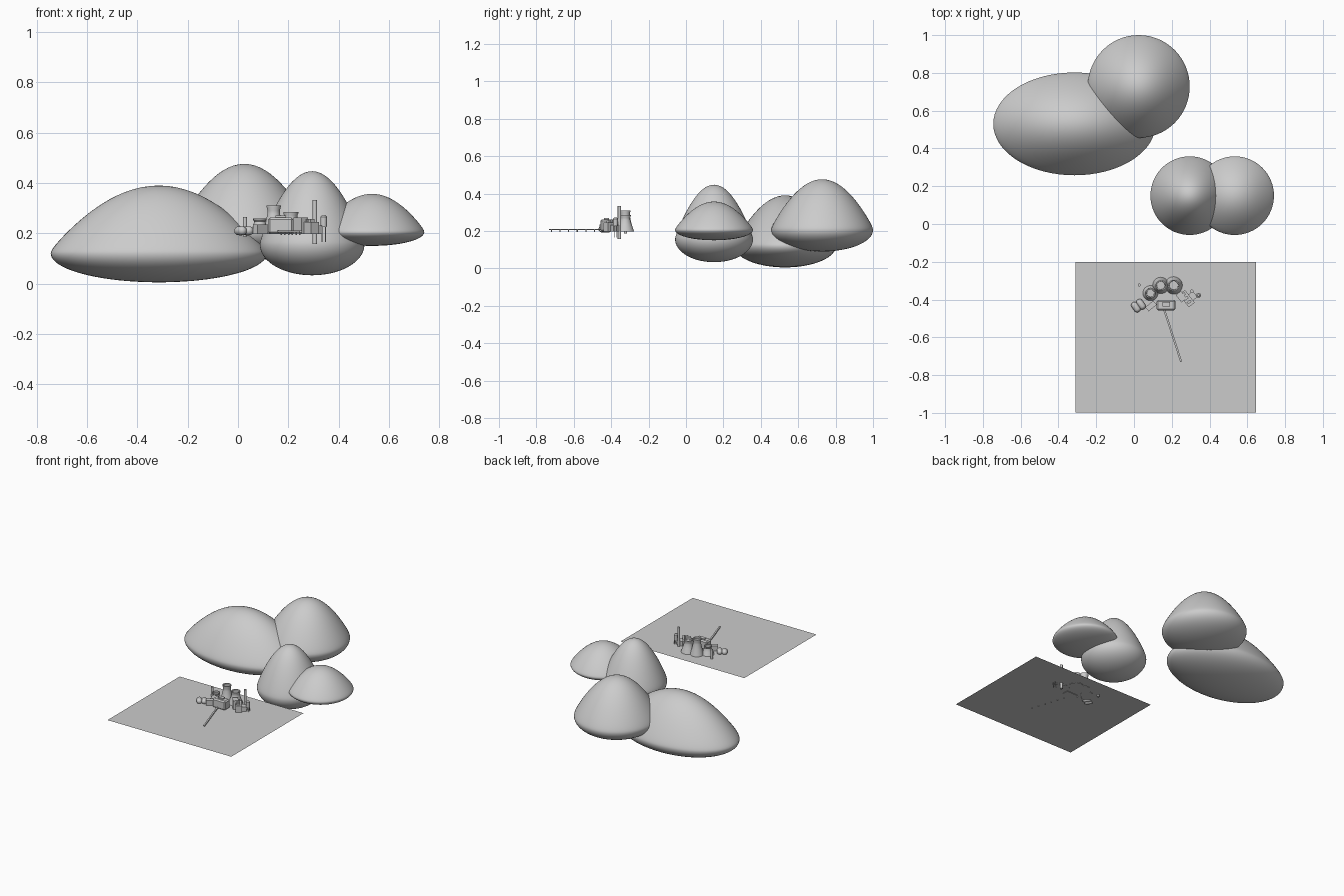
import bpy, bmesh, math
from mathutils import Matrix, Vector

if "Cube" in bpy.data.objects:
    bpy.data.objects.remove(bpy.data.objects["Cube"])

SEA = 0.2


def finish(bm, name, smooth=True):
    bmesh.ops.recalc_face_normals(bm, faces=bm.faces[:])
    me = bpy.data.meshes.new(name)
    bm.to_mesh(me)
    bm.free()
    ob = bpy.data.objects.new(name, me)
    bpy.context.collection.objects.link(ob)
    if smooth:
        bpy.ops.object.select_all(action='DESELECT')
        ob.select_set(True)
        bpy.context.view_layer.objects.active = ob
        bpy.ops.object.shade_smooth_by_angle(angle=math.radians(35))
    return ob


def hill(name, x, y, rx, ry, low, mid, top):
    """Sphere with its upper half pulled up into a soft peak."""
    bm = bmesh.new()
    bmesh.ops.create_uvsphere(bm, u_segments=64, v_segments=40, radius=1)
    for v in bm.verts:
        s = v.co.z
        if s > 0:
            z = mid + (top - mid) * (0.3 * s + 0.7 * s ** 2.4)
        else:
            z = mid + (mid - low) * s
        v.co = (x + rx * v.co.x, y + ry * v.co.y, z)
    return finish(bm, name)


def lathe(name, x, y, profile, steps=32):
    bm = bmesh.new()
    vs = [bm.verts.new((r, 0, z)) for r, z in profile]
    es = [bm.edges.new(p) for p in zip(vs, vs[1:])]
    bmesh.ops.spin(bm, geom=vs + es, axis=(0, 0, 1), cent=(0, 0, 0),
                   angle=2 * math.pi, steps=steps)
    bmesh.ops.remove_doubles(bm, verts=bm.verts[:], dist=1e-5)
    bmesh.ops.translate(bm, verts=bm.verts[:], vec=(x, y, 0))
    return finish(bm, name)


def post(name, x, y, r, z0, z1):
    return lathe(name, x, y, [(0, z0), (r, z0), (r, z1), (0, z1)], 16)


def box(name, x, y, sx, sy, z0, z1, turn=0, bevel=0.0):
    bm = bmesh.new()
    m = (Matrix.Translation((x, y, (z0 + z1) / 2))
         @ Matrix.Rotation(math.radians(turn), 4, 'Z')
         @ Matrix.Diagonal((sx, sy, z1 - z0, 1)))
    bmesh.ops.create_cube(bm, size=1, matrix=m)
    if bevel:
        bmesh.ops.bevel(bm, geom=bm.edges[:], offset=bevel, segments=1, affect='EDGES')
    return finish(bm, name, False)


# Rounded hills
hill("hill_wide", -0.315, 0.53, 0.43, 0.272, 0.005, 0.12, 0.39)
hill("hill_back", 0.025, 0.728, 0.27, 0.272, 0.09, 0.205, 0.476)
hill("hill_tall", 0.295, 0.15, 0.208, 0.208, 0.033, 0.155, 0.447)
hill("hill_low", 0.533, 0.15, 0.208, 0.208, 0.15, 0.205, 0.357)

# Flat water sheet
bm = bmesh.new()
bmesh.ops.create_grid(bm, x_segments=1, y_segments=1, size=0.5,
                      matrix=Matrix.Translation((0.169, -0.6, SEA))
                      @ Matrix.Diagonal((0.956, 0.796, 1, 1)))
finish(bm, "water_sheet", False)

# Flared cooling towers with hollow tops
for i, (x, y, r, top) in enumerate([(0.087, -0.366, 0.041, 0.258),
                                    (0.142, -0.325, 0.044, 0.31),
                                    (0.21, -0.325, 0.047, 0.285)]):
    h = top - SEA
    rt = r * 0.57
    prof = [(0, SEA - 0.003), (r, SEA - 0.003), (r * 0.88, SEA + 0.18 * h),
            (r * 0.72, SEA + 0.42 * h), (r * 0.57, SEA + 0.7 * h),
            (r * 0.55, SEA + 0.82 * h), (rt + 0.003, top - 0.006), (rt + 0.003, top),
            (rt - 0.003, top), (rt - 0.004, top - 0.01), (0, top - 0.01)]
    lathe(f"cooling_tower_{i}", x, y, prof)

# Main hall and surrounding blocks
box("main_hall", 0.17, -0.43, 0.1, 0.055, SEA - 0.002, 0.262, 0, 0.008)
box("hall_roof_unit", 0.17, -0.425, 0.04, 0.025, 0.25, 0.27)
box("left_block", 0.09, -0.434, 0.055, 0.028, SEA - 0.002, 0.235, 40)
box("right_block", 0.25, -0.385, 0.035, 0.05, SEA - 0.002, 0.262, 38)
box("right_annex", 0.28, -0.395, 0.04, 0.085, SEA - 0.002, 0.245, 38)
for i in range(3):
    box(f"roof_vent_{i}", 0.262 + 0.015 * i, -0.373 - 0.02 * i, 0.022, 0.014,
        0.24, 0.256, 38)
box("outer_block", 0.312, -0.38, 0.03, 0.04, SEA - 0.002, 0.232, 38)

# Storage tanks lying on the left
for i, (x, y) in enumerate([(0.01, -0.44), (0.037, -0.425)]):
    bm = bmesh.new()
    bmesh.ops.create_uvsphere(bm, u_segments=24, v_segments=16, radius=0.018)
    for v in bm.verts:
        if abs(v.co.z) > 1e-6:
            v.co.z += math.copysign(0.012, v.co.z)
    m = (Matrix.Translation((x, y, 0.21)) @ Matrix.Rotation(math.radians(35), 4, 'Z')
         @ Matrix.Rotation(math.pi / 2, 4, 'X'))
    bmesh.ops.transform(bm, matrix=m, verts=bm.verts[:])
    finish(bm, f"storage_tank_{i}")

# Chimney, mast and raised water tank
post("chimney", 0.306, -0.356, 0.009, 0.158, 0.332)
post("left_mast", 0.028, -0.323, 0.008, 0.187, 0.265)
lathe("raised_tank", 0.341, -0.377,
      [(0, 0.225), (0.012, 0.225), (0.013, 0.265), (0.006, 0.272), (0, 0.273)], 20)
for i in range(4):
    a = math.pi / 4 + i * math.pi / 2
    post(f"tank_leg_{i}", 0.341 + 0.01 * math.cos(a), -0.377 + 0.01 * math.sin(a),
         0.002, 0.165, 0.228)

# Long jetty on short piles
a, b = Vector((0.161, -0.457)), Vector((0.25, -0.73))
d = b - a
c = (a + b) / 2
box("jetty_deck", c.x, c.y, d.length, 0.01, 0.204, 0.211,
    math.degrees(math.atan2(d.y, d.x)))
for i in range(6):
    p = a + d * (0.12 + 0.168 * i)
    post(f"jetty_pile_{i}", p.x, p.y, 0.003, 0.193, 0.206)
